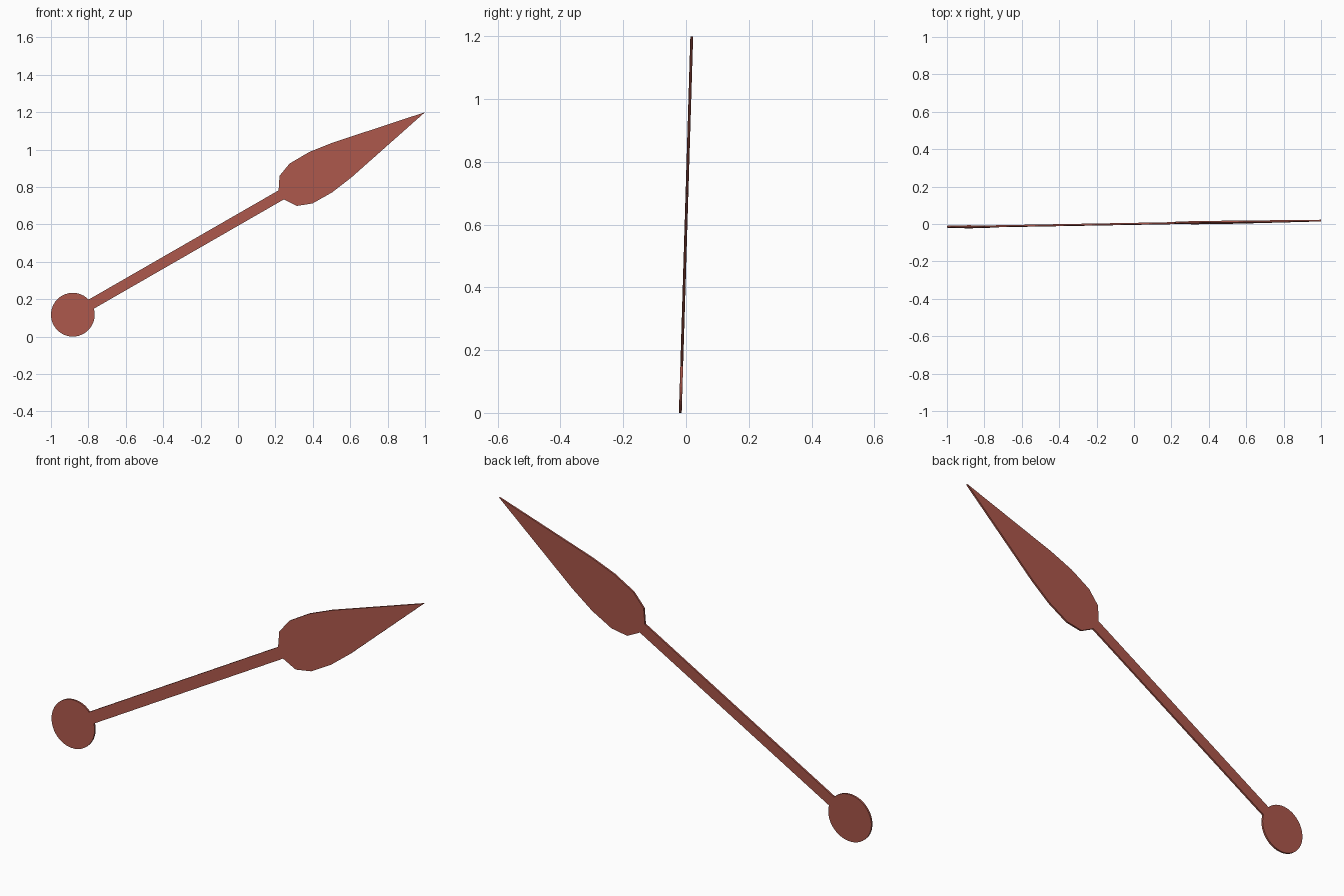
import bpy, bmesh, math
from mathutils import Vector

if "Cube" in bpy.data.objects:
    bpy.data.objects.remove(bpy.data.objects["Cube"])

THICK = 0.009
ANGLE = math.radians(29.9)          # direction of the pointer in the front view
LEAN = 0.0305                       # slight backward lean (y per z)
PIVOT = Vector((-0.883, 0.117))     # centre of the round end
R, HALF = 0.117, 0.028              # disc radius, half width of the shaft

# Upper half of the leaf blade: distance along the pointer, half width
blade = [(1.285, HALF), (1.328, 0.093), (1.408, 0.123), (1.528, 0.124), (1.658, 0.106)]

# Round end, an arc from the upper shaft edge to the lower one
a0 = math.asin(HALF / R)
N = 40
arc = [(R * math.cos(a), R * math.sin(a))
       for a in (a0 + (2 * math.pi - 2 * a0) * i / N for i in range(N + 1))]

# Whole outline: arc, lower blade edge, tip, upper blade edge
outline = arc + [(u, -v) for u, v in blade] + [(2.172, 0)] + blade[::-1]

bm = bmesh.new()
c, s = math.cos(ANGLE), math.sin(ANGLE)
verts = []
for u, v in outline:
    x, z = PIVOT.x + u * c - v * s, PIVOT.y + u * s + v * c
    verts.append(bm.verts.new((x, LEAN * (z - 0.6) - THICK / 2, z)))
face = bm.faces.new(verts)

# Thickness of the plate
ext = bmesh.ops.extrude_face_region(bm, geom=[face], use_keep_orig=True)
bmesh.ops.translate(bm, vec=(0, THICK, 0),
                    verts=[g for g in ext["geom"] if isinstance(g, bmesh.types.BMVert)])
bmesh.ops.recalc_face_normals(bm, faces=bm.faces)
bmesh.ops.triangulate(bm, faces=[f for f in bm.faces if len(f.verts) > 4])

mesh = bpy.data.meshes.new("pointer_hand")
bm.to_mesh(mesh)
bm.free()
obj = bpy.data.objects.new("pointer_hand", mesh)
bpy.context.collection.objects.link(obj)

mat = bpy.data.materials.new("brick red")
mat.diffuse_color = (0.41, 0.095, 0.07, 1)
mat.use_nodes = True
mat.node_tree.nodes["Principled BSDF"].inputs["Base Color"].default_value = mat.diffuse_color
mesh.materials.append(mat)
